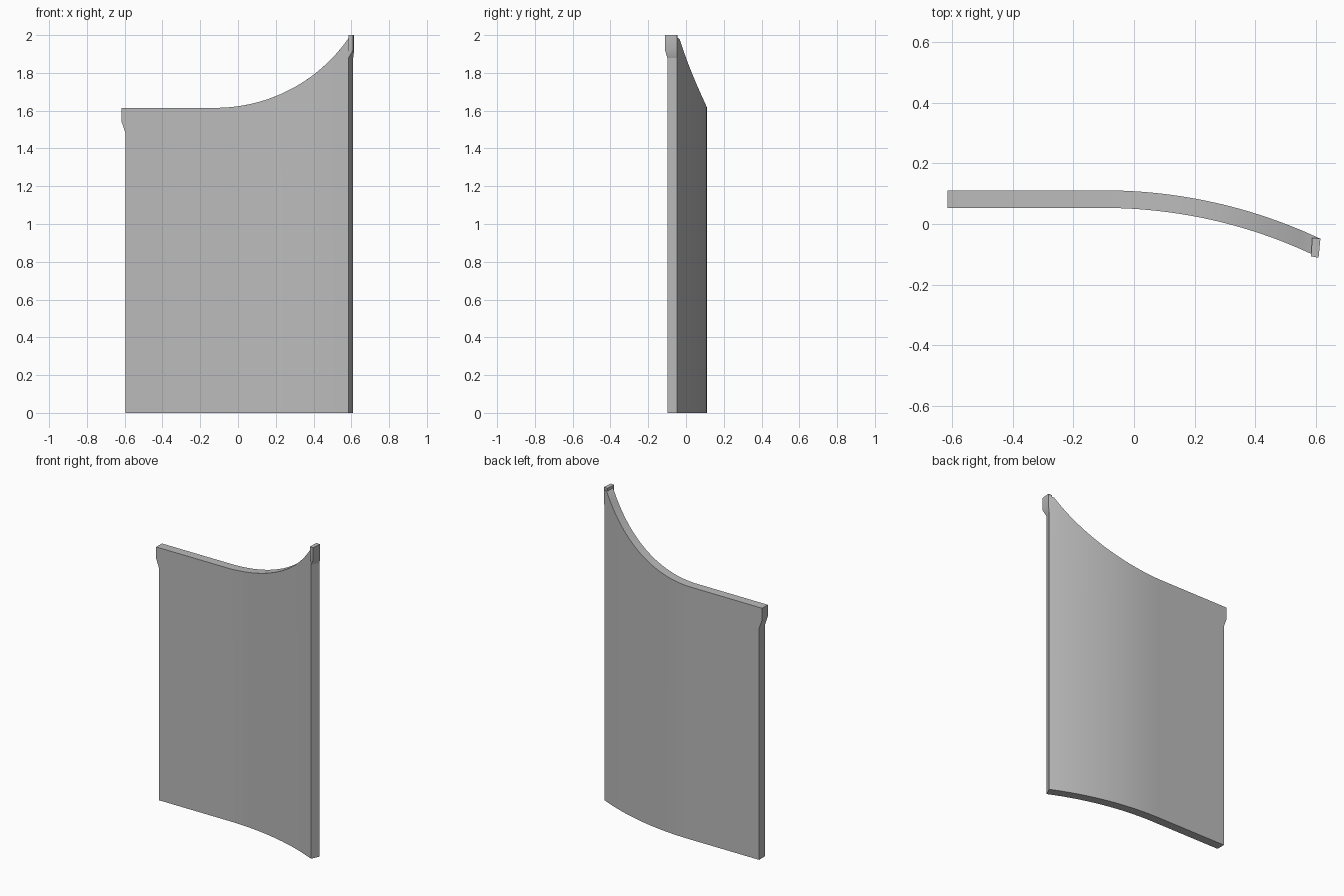
import bpy, bmesh
from math import sin, cos, asin, sqrt

old = bpy.data.objects.get("Cube")
if old:
    bpy.data.objects.remove(old, do_unlink=True)

grey = bpy.data.materials.new("plain_grey")
grey.use_nodes = True
COLOUR = (0.5, 0.5, 0.5, 1)
grey.diffuse_color = COLOUR
grey.node_tree.nodes["Principled BSDF"].inputs["Base Color"].default_value = COLOUR

THICK = 0.058
BACK_Y = 0.111
BEND_X = -0.10      # where the flat part starts to curve
RADIUS = 1.68       # radius of the back surface
END_ANGLE = asin(0.71 / RADIUS)
STEPS = 24
SHOULDER = 1.615
RISE_X, RISE_R = -0.12, 0.859


def top_height(x):
    """Level top that sweeps up in an arc."""
    d = max(0, min(x, 0.588) - RISE_X)
    return SHOULDER + RISE_R - sqrt(RISE_R ** 2 - d * d)


def arc_point(angle, radius):
    return (BEND_X + radius * sin(angle), BACK_Y - RADIUS + radius * cos(angle))


def finish(name, bm):
    bmesh.ops.recalc_face_normals(bm, faces=bm.faces)
    mesh = bpy.data.meshes.new(name)
    bm.to_mesh(mesh)
    bm.free()
    mesh.materials.append(grey)
    obj = bpy.data.objects.new(name, mesh)
    bpy.context.collection.objects.link(obj)
    bpy.ops.object.select_all(action='DESELECT')
    obj.select_set(True)
    bpy.context.view_layer.objects.active = obj
    bpy.ops.object.shade_smooth_by_angle(angle=0.5)
    return obj


# Curved panel with a small hooked lip at the top of its flat end
bm = bmesh.new()
sheets, outlines = [], []
for inset in (0, THICK):
    y = BACK_Y - inset
    edge = [bm.verts.new((x, y, z)) for x, z in
            ((-0.595, 0), (-0.595, 1.48), (-0.616, 1.54), (-0.616, SHOULDER))]
    low, high = [], []
    for i in range(STEPS + 1):
        px, py = arc_point(END_ANGLE * i / STEPS, RADIUS - inset)
        low.append(bm.verts.new((px, py, 0)))
        high.append(bm.verts.new((px, py, top_height(px))))
    bm.faces.new(edge + [high[0], low[0]])
    for i in range(STEPS):
        bm.faces.new((low[i], high[i], high[i + 1], low[i + 1]))
    outlines.append(edge + high + low[::-1])
back, front = outlines
for i in range(len(back)):
    j = (i + 1) % len(back)
    bm.faces.new((back[i], back[j], front[j], front[i]))
finish("curved_panel", bm)

# Lip at the tall end, tapering below into the end face
bm = bmesh.new()
outer = arc_point(END_ANGLE, RADIUS)
inner = arc_point(END_ANGLE, RADIUS - THICK)
plan = [(0.588, -0.046), (0.615, -0.048), (0.609, -0.111), (0.584, -0.107)]
foot = [(0.595, -0.046), outer, inner, inner]
rings = [[bm.verts.new((x, y, z)) for x, y in pts]
         for pts, z in ((foot, 1.88), (plan, 1.92), (plan, 2.0))]
for a, b in zip(rings, rings[1:]):
    for i in range(4):
        j = (i + 1) % 4
        bm.faces.new((a[i], a[j], b[j], b[i]))
bm.faces.new(rings[0])
bm.faces.new(rings[-1])
bmesh.ops.remove_doubles(bm, verts=bm.verts, dist=0.0001)
finish("end_lip", bm)
